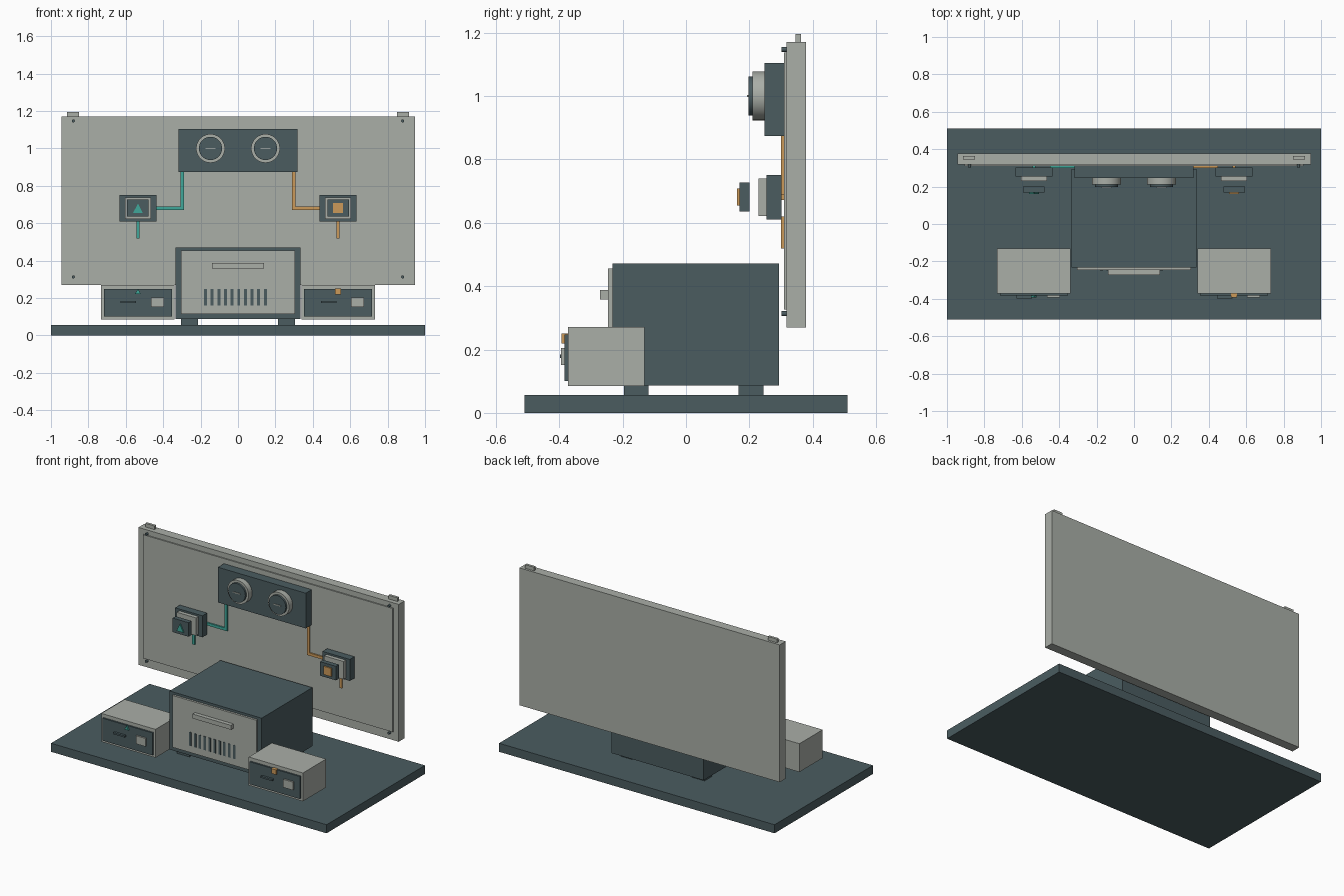
import bpy, bmesh, math
from mathutils import Matrix

cube = bpy.data.objects.get("Cube")
if cube:
    bpy.data.objects.remove(cube, do_unlink=True)


def material(name, rgb):
    m = bpy.data.materials.new(name)
    m.use_nodes = True
    m.diffuse_color = (*rgb, 1)
    m.node_tree.nodes["Principled BSDF"].inputs["Base Color"].default_value = (*rgb, 1)
    return m


SLATE = material("dark slate", (0.07, 0.108, 0.118))
GREY = material("pale grey", (0.4, 0.425, 0.388))
TEAL = material("teal", (0.05, 0.39, 0.32))
ORANGE = material("orange", (0.6, 0.32, 0.1))


def finish(name, bm, mat):
    mesh = bpy.data.meshes.new(name)
    bm.to_mesh(mesh)
    bm.free()
    mesh.materials.append(mat)
    obj = bpy.data.objects.new(name, mesh)
    bpy.context.collection.objects.link(obj)
    return obj


def box(name, mat, x, y, z):
    """Box from (min, max) pairs on each axis."""
    bm = bmesh.new()
    bmesh.ops.create_cube(bm, size=1)
    for v in bm.verts:
        for i, (lo, hi) in enumerate((x, y, z)):
            v.co[i] = lo + (v.co[i] + 0.5) * (hi - lo)
    return finish(name, bm, mat)


def around(c, width):
    return (c - width / 2, c + width / 2)


def disc(name, mat, x, y, z, r, sides=40):
    """Cylinder lying along y."""
    bm = bmesh.new()
    place = Matrix.Translation((x, sum(y) / 2, z)) @ Matrix.Rotation(math.pi / 2, 4, "X")
    bmesh.ops.create_cone(bm, cap_ends=True, segments=sides, radius1=r, radius2=r,
                          depth=y[1] - y[0], matrix=place)
    obj = finish(name, bm, mat)
    for p in obj.data.polygons:
        p.use_smooth = abs(p.normal.y) < 0.5
    for e in obj.data.edges:
        a, b = (obj.data.vertices[i].co for i in e.vertices)
        e.use_edge_sharp = abs(a.y - b.y) < 0.001
    return obj


def triangle(name, mat, x, y, z, w, h):
    """Upright triangular plate."""
    bm = bmesh.new()
    front = bm.faces.new([bm.verts.new(p) for p in (
        (x - w / 2, y[0], z - h / 2), (x + w / 2, y[0], z - h / 2), (x, y[0], z + h / 2))])
    out = bmesh.ops.extrude_face_region(bm, geom=[front])
    for v in out["geom"]:
        if isinstance(v, bmesh.types.BMVert):
            v.co.y = y[1]
    bmesh.ops.recalc_face_normals(bm, faces=bm.faces)
    return finish(name, bm, mat)


# Base and standing board
box("base", SLATE, (-1, 1), (-0.51, 0.51), (0, 0.056))
box("board", GREY, (-0.945, 0.945), (0.317, 0.378), (0.27, 1.171))
box("board_face", GREY, (-0.907, 0.907), (0.309, 0.318), (0.326, 1.137))

# Instrument box on the board
box("dial_box", SLATE, (-0.319, 0.319), (0.247, 0.309), (0.873, 1.104))

# Cabinet with door, handle and vents
box("cabinet", SLATE, (-0.334, 0.334), (-0.232, 0.294), (0.087, 0.471))
box("cabinet_door", GREY, (-0.305, 0.305), (-0.246, -0.232), (0.115, 0.455))
box("door_handle", GREY, (-0.139, 0.139), (-0.272, -0.246), (0.358, 0.387))
for i in range(10):
    box("vent_slot", SLATE, around(-0.174 + 0.0356 * i, 0.016), (-0.249, -0.245), (0.16, 0.249))

# Parts repeated on each side
for side, accent in ((-1, TEAL), (1, ORANGE)):
    box("top_tab", GREY, around(side * 0.882, 0.066), (0.346, 0.363), (1.171, 1.195))
    for z in (0.313, 1.147):
        disc("board_pin", SLATE, side * 0.88, (0.302, 0.318), z, 0.008, 12)
    for y in (-0.157, 0.205):
        box("cabinet_foot", SLATE, around(side * 0.26, 0.09), around(y, 0.078), (0.056, 0.087))

    # Dial
    x = side * 0.147
    disc("dial_ring", GREY, x, (0.21, 0.248), 1.0, 0.077)
    disc("dial_cap", SLATE, x, (0.197, 0.211), 1.0, 0.062)
    box("dial_mark", GREY, around(x, 0.055), (0.193, 0.198), around(1.0, 0.006))

    # Switch unit
    x = side * 0.535
    box("switch_plate", SLATE, around(x, 0.198), (0.254, 0.302), (0.61, 0.751))
    box("switch_frame", GREY, around(x, 0.14), (0.229, 0.255), (0.622, 0.739))
    box("switch_button", SLATE, around(x, 0.115), (0.169, 0.2), (0.635, 0.727))
    if side < 0:
        triangle("switch_symbol", accent, x, (0.161, 0.17), 0.68, 0.052, 0.05)
    else:
        box("switch_symbol", accent, around(x, 0.055), (0.161, 0.17), around(0.681, 0.054))

    # Wiring on the board
    y = (0.3, 0.3092)
    box("wire_drop", accent, around(side * 0.299, 0.018), y, (0.671, 0.875))
    box("wire_run", accent, sorted((side * 0.308, side * 0.45)), y, around(0.68, 0.018))
    box("wire_tail", accent, around(x, 0.018), y, (0.519, 0.62))

    # Side unit
    box("side_unit", GREY, around(x, 0.393), (-0.372, -0.131), (0.085, 0.271))
    box("side_panel", SLATE, around(x, 0.364), (-0.383, -0.371), (0.101, 0.248))
    box("side_slot", SLATE, around(x - 0.051, 0.083), (-0.398, -0.382), around(0.178, 0.011))
    box("side_button", GREY, around(x + 0.104, 0.07), (-0.394, -0.382), (0.151, 0.204))
    if side < 0:
        triangle("side_lamp", accent, x, (-0.393, -0.382), 0.236, 0.03, 0.026)
    else:
        box("side_lamp", accent, around(x, 0.033), (-0.393, -0.371), around(0.235, 0.032))
